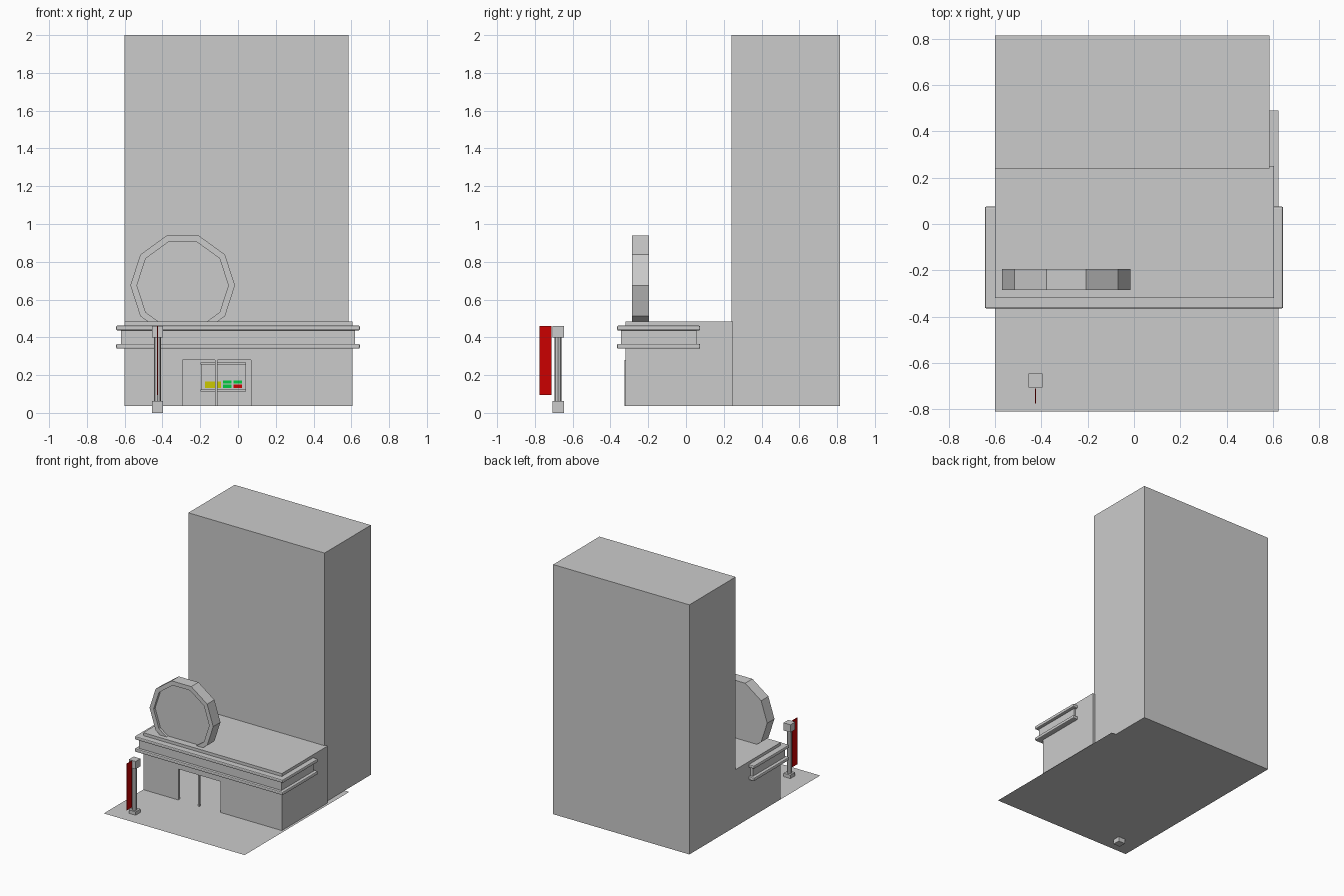
import bpy, bmesh, math

if "Cube" in bpy.data.objects:
    bpy.data.objects.remove(bpy.data.objects["Cube"])


def material(name, rgb):
    m = bpy.data.materials.new(name)
    m.diffuse_color = (*rgb, 1)
    m.use_nodes = True
    m.node_tree.nodes["Principled BSDF"].inputs["Base Color"].default_value = m.diffuse_color
    return m


RED = material("red", (0.6, 0.0, 0.0))
GREEN = material("green", (0.0, 0.6, 0.05))
YELLOW = material("yellow", (0.6, 0.58, 0.0))


def finish(name, bm, mat=None):
    bmesh.ops.recalc_face_normals(bm, faces=bm.faces)
    me = bpy.data.meshes.new(name)
    bm.to_mesh(me)
    bm.free()
    ob = bpy.data.objects.new(name, me)
    bpy.context.collection.objects.link(ob)
    if mat:
        me.materials.append(mat)
    return ob


def box(name, x, y, z, mat=None, bevel=0):
    """Box from (min, max) pairs, optionally with rounded edges."""
    bm = bmesh.new()
    bmesh.ops.create_cube(bm, size=1)
    for v in bm.verts:
        for i, (a, b) in enumerate((x, y, z)):
            v.co[i] = (a + b) / 2 + v.co[i] * (b - a)
    ob = finish(name, bm, mat)
    if bevel:
        m = ob.modifiers.new("round", 'BEVEL')
        m.width, m.segments = bevel, 2
    return ob


def cylinder(name, center, radius, depth, sides):
    bm = bmesh.new()
    bmesh.ops.create_cone(bm, cap_ends=True, segments=sides,
                          radius1=radius, radius2=radius, depth=depth)
    bmesh.ops.translate(bm, verts=bm.verts, vec=center)
    return finish(name, bm)


# pavement sheet
bm = bmesh.new()
bm.faces.new([bm.verts.new((x, y, 0.037)) for x, y in
              ((-0.60, -0.81), (0.625, -0.81), (0.625, 0.49), (-0.60, 0.49))])
finish("pavement", bm).data.update()

# tower block
box("tower", (-0.60, 0.585), (0.24, 0.815), (0.037, 2.0))

# hollow lobby with a doorway
lobby = box("lobby", (-0.60, 0.605), (-0.32, 0.25), (0.037, 0.485))
for name, x, y, z in (("room_cutter", (-0.58, 0.585), (-0.30, 0.225), (0.0, 0.465)),
                      ("door_cutter", (-0.295, 0.07), (-0.40, -0.20), (-0.01, 0.28))):
    cutter = box(name, x, y, z)
    cutter.hide_render = True
    cutter.hide_set(True)
    m = lobby.modifiers.new(name, 'BOOLEAN')
    m.operation, m.solver, m.object = 'DIFFERENCE', 'EXACT', cutter

# doorway post
box("door_post", (-0.122, -0.108), (-0.325, -0.311), (0.037, 0.28))

# canopy: fascia sides and front between two rounded rails
box("fascia_front", (-0.62, 0.62), (-0.345, -0.32), (0.35, 0.45))
box("fascia_left", (-0.62, -0.60), (-0.345, 0.055), (0.35, 0.45))
box("fascia_right", (0.605, 0.62), (-0.345, 0.055), (0.35, 0.45))
for name, z0 in (("rail_lower", 0.340), ("rail_upper", 0.436)):
    z = (z0, z0 + 0.026)
    box(name + "_front", (-0.645, 0.645), (-0.365, -0.31), z, bevel=0.007)
    box(name + "_left", (-0.645, -0.59), (-0.365, 0.075), z, bevel=0.007)
    box(name + "_right", (0.595, 0.645), (-0.365, 0.075), z, bevel=0.007)

# ten-sided roof sign with a recessed front
bm = bmesh.new()
rings = []
for r, y in ((0.277, -0.195), (0.277, -0.285), (0.242, -0.285), (0.242, -0.265)):
    rings.append([bm.verts.new((-0.293 + r * math.cos(math.tau * i / 10), y,
                                0.675 + r * math.sin(math.tau * i / 10)))
                  for i in range(10)])
for a, b in zip(rings, rings[1:]):
    for i in range(10):
        j = (i + 1) % 10
        bm.faces.new((a[i], a[j], b[j], b[i]))
bm.faces.new(rings[0])
bm.faces.new(rings[-1])
finish("roof_sign", bm)

# banner post
box("post_base", (-0.456, -0.396), (-0.706, -0.646), (0.0, 0.064))
cylinder("post_shaft", (-0.426, -0.677, 0.232), 0.019, 0.345, 8)
box("post_cap", (-0.456, -0.396), (-0.706, -0.646), (0.400, 0.460))
box("banner", (-0.429, -0.423), (-0.775, -0.712), (0.095, 0.460), RED)

# display board inside the lobby
box("display_board", (-0.195, 0.04), (0.19, 0.23), (0.115, 0.265))
for name, z in (("board_trim_top", 0.262), ("board_trim_bottom", 0.118)):
    box(name, (-0.198, 0.043), (0.18, 0.23), (z - 0.005, z + 0.005))
for name, x, z, mat in (
        ("board_panel", (-0.175, -0.09), (0.132, 0.166), YELLOW),
        ("light_a", (-0.080, -0.035), (0.156, 0.172), GREEN),
        ("light_b", (-0.080, -0.035), (0.132, 0.149), GREEN),
        ("light_c", (-0.025, 0.020), (0.156, 0.172), GREEN),
        ("light_d", (-0.025, 0.020), (0.132, 0.149), RED)):
    box(name, x, (0.184, 0.195), z, mat)
